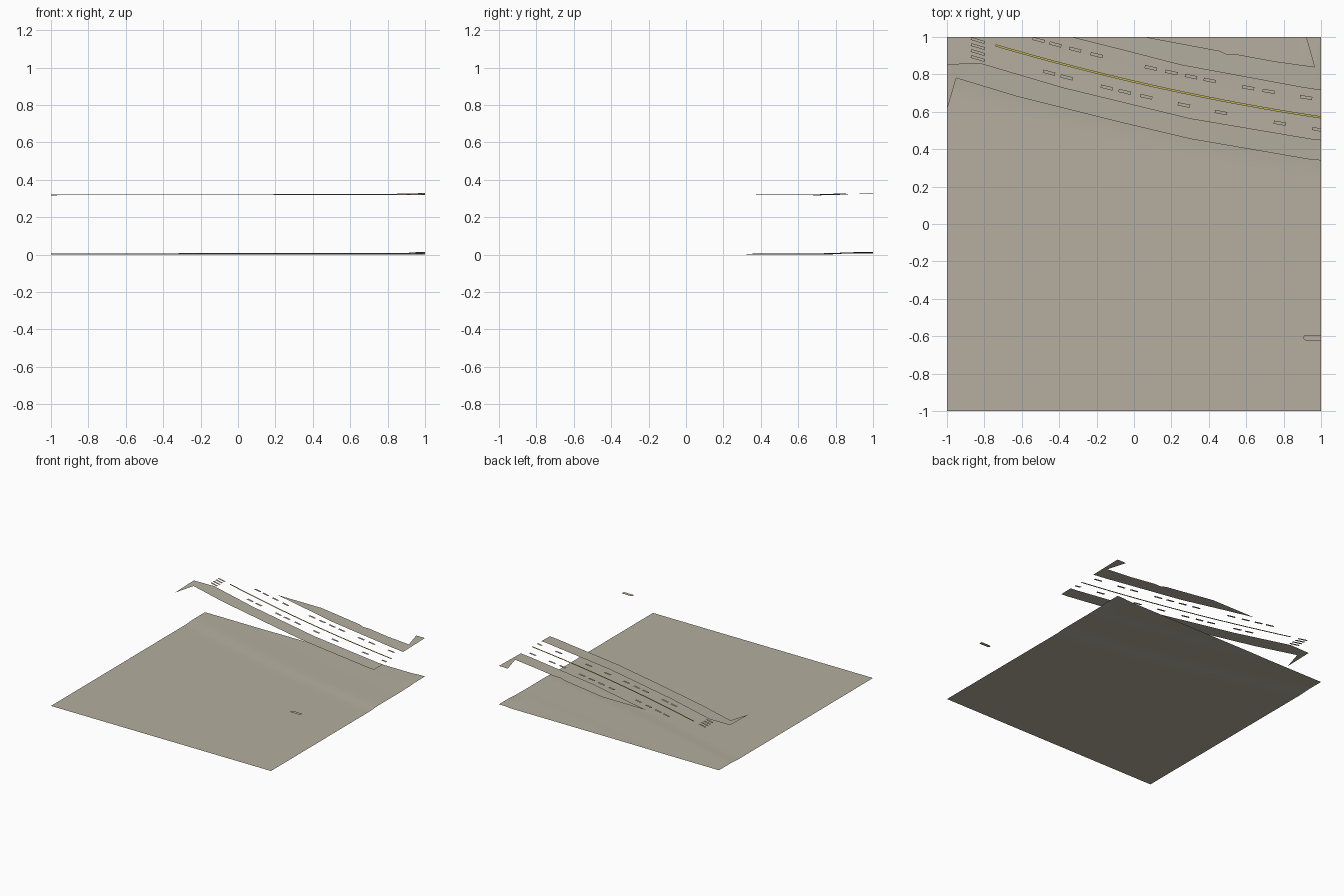
import bpy, bmesh, math

cube = bpy.data.objects.get("Cube")
if cube:
    bpy.data.objects.remove(cube, do_unlink=True)

LIFT = 0.316  # height of the paving layer above the ground sheet


def material(name, rgb):
    m = bpy.data.materials.new(name)
    m.use_nodes = True
    m.diffuse_color = (*rgb, 1)
    m.node_tree.nodes["Principled BSDF"].inputs["Base Color"].default_value = (*rgb, 1)
    return m


tan = material("warm grey tan", (0.46, 0.425, 0.345))
yellow = material("line yellow", (0.55, 0.45, 0.10))


def smooth(a, b, v):
    t = min(1, max(0, (v - a) / (b - a)))
    return t * t * (3 - 2 * t)


def centre(x):
    """Middle of the curving road."""
    return 0.761 - 0.232 * x + 0.041 * x * x


def slope(x):
    return math.atan(-0.232 + 0.082 * x)


def height(x, y):
    """Gentle banks beside the road and a raised street corner."""
    d = y - centre(x)
    corner = smooth(0.88, 0.94, x) * smooth(0.80, 0.86, y)
    return 0.006 * smooth(-0.27, -0.20, d) + 0.002 * smooth(0.11, 0.18, d) + 0.005 * corner


def clamp(v):
    return max(-1, min(1, v))


def sheet(name, outlines, mat):
    """Flat paving pieces, one face per outline, draped over the ground shape."""
    bm = bmesh.new()
    for outline in outlines:
        pts = [(clamp(x), clamp(y)) for x, y in outline]
        face = bm.faces.new([bm.verts.new((x, y, LIFT + height(x, y))) for x, y in pts])
        face.normal_update()
        if face.normal.z < 0:
            face.normal_flip()
    bmesh.ops.triangulate(bm, faces=[f for f in bm.faces if len(f.verts) > 4])
    return finish(name, bm, mat)


def finish(name, bm, mat):
    me = bpy.data.meshes.new(name)
    bm.to_mesh(me)
    bm.free()
    me.materials.append(mat)
    ob = bpy.data.objects.new(name, me)
    bpy.context.collection.objects.link(ob)
    return ob


def bar(x, y, length, width, angle):
    """Slanted rectangle outline."""
    c, s = math.cos(angle), math.sin(angle)
    corners = ((-1, -1), (1, -1), (1, 1), (-1, 1))
    return [(x + c * i * length / 2 - s * j * width / 2,
             y + s * i * length / 2 + c * j * width / 2) for i, j in corners]


# Ground sheet with soft banks
bm = bmesh.new()
bmesh.ops.create_grid(bm, x_segments=40, y_segments=40, size=1)
for v in bm.verts:
    v.co.z = height(v.co.x, v.co.y)
for f in bm.faces:
    f.smooth = True
finish("ground", bm, tan)

# Pavements on both sides of the road
sheet("south_pavement", [[
    (-1, 0.61), (-0.95, 0.78), (-0.62, 0.68), (-0.1, 0.55), (0.3, 0.455),
    (0.94, 0.345), (1, 0.34), (1, 0.45), (0.95, 0.455), (0.3, 0.565),
    (-0.38, 0.73), (-0.82, 0.86), (-1, 0.855)]], tan)
sheet("north_pavement", [[
    (-0.34, 1), (-0.06, 0.93), (0.25, 0.85), (0.9, 0.73), (1, 0.715), (1, 1),
    (0.92, 1), (0.965, 0.84), (0.75, 0.87), (0.56, 0.905), (0.5, 0.905),
    (0.46, 0.925), (0.06, 1)]], tan)

# Solid centre line
steps = 24
xs = [-0.74 + 1.74 * i / steps for i in range(steps + 1)]
half = 0.006
sheet("centre_line", [[(a, centre(a) - half), (b, centre(b) - half),
                       (b, centre(b) + half), (a, centre(a) + half)]
                      for a, b in zip(xs, xs[1:])], yellow)

# Lane dashes on each side of the centre line
lanes = {
    "north_lane_dashes": (0.094, (-0.51, -0.42, -0.315, -0.2, 0.09, 0.2, 0.305,
                                  0.405, 0.61, 0.72, 0.92)),
    "south_lane_dashes": (-0.066, (-0.455, -0.36, -0.145, -0.05, 0.065, 0.267,
                                   0.465, 0.78, 0.985)),
}
for name, (offset, places) in lanes.items():
    sheet(name, [bar(x, centre(x) + offset, 0.066, 0.017, slope(x)) for x in places], tan)

# Crossing stripes at the west end
sheet("crossing_stripes", [bar(-0.835, 0.885 + 0.032 * i, 0.076, 0.015, slope(-0.8))
                           for i in range(4)], tan)

# Small round-ended island at the east edge
arc = [math.radians(90 + 180 * i / 8) for i in range(9)]
sheet("traffic_island", [[(1, -0.622), (1, -0.594)] +
                         [(0.919 + 0.014 * math.cos(a), -0.608 + 0.014 * math.sin(a))
                          for a in arc]], tan)
